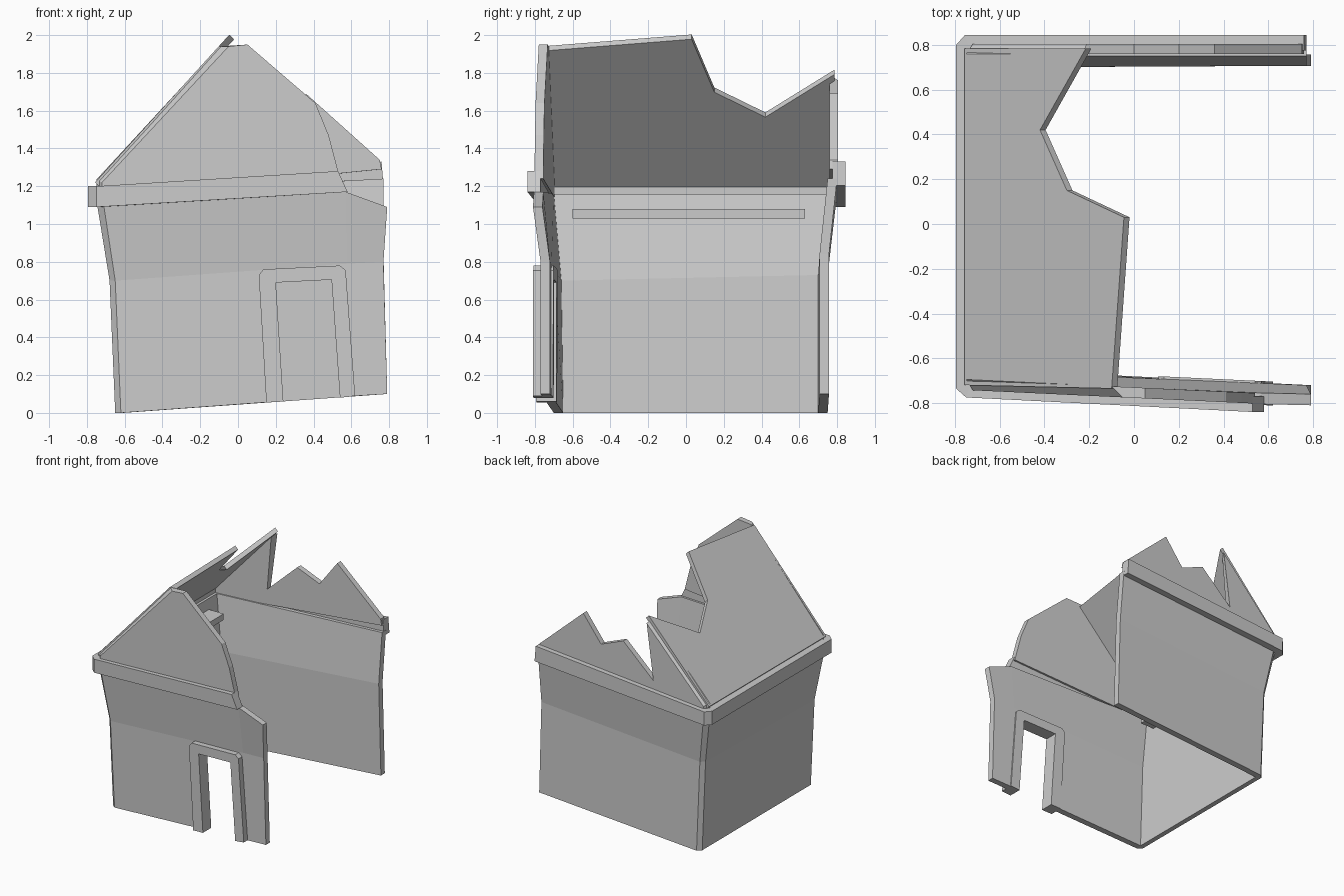
import bpy, bmesh
from mathutils import Vector

if "Cube" in bpy.data.objects:
    bpy.data.objects.remove(bpy.data.objects["Cube"])


def finish(name, bm):
    bmesh.ops.recalc_face_normals(bm, faces=bm.faces)
    mesh = bpy.data.meshes.new(name)
    bm.to_mesh(mesh)
    bm.free()
    ob = bpy.data.objects.new(name, mesh)
    bpy.context.collection.objects.link(ob)
    return ob


def slab(name, front, back):
    """Closed plate between two matching outlines."""
    bm = bmesh.new()
    a = [bm.verts.new(p) for p in front]
    b = [bm.verts.new(p) for p in back]
    bm.faces.new(a)
    bm.faces.new(b[::-1])
    n = len(a)
    for i in range(n):
        j = (i + 1) % n
        bm.faces.new((a[i], b[i], b[j], a[j]))
    return finish(name, bm)


def shell(name, levels, offsets):
    """Open plan path with thickness, lofted through several levels."""
    bm = bmesh.new()
    out = [[bm.verts.new(p) for p in lv] for lv in levels]
    inn = [[bm.verts.new(Vector(p) + Vector((*o, 0))) for p, o in zip(lv, offsets)]
           for lv in levels]
    n = len(levels[0])
    for side in (out, inn):
        for k in range(len(levels) - 1):
            for i in range(n - 1):
                bm.faces.new((side[k][i], side[k][i+1], side[k+1][i+1], side[k+1][i]))
    for k in (0, -1):
        for i in range(n - 1):
            bm.faces.new((out[k][i], out[k][i+1], inn[k][i+1], inn[k][i]))
    for k in range(len(levels) - 1):
        for i in (0, -1):
            bm.faces.new((out[k][i], out[k+1][i], inn[k+1][i], inn[k][i]))
    return finish(name, bm)


# Three walls in one piece, flared at the top, crooked at the right
t = 0.05
walls = shell("walls", [
    [(.79, -.77, .10), (.58, -.76, .087), (-.62, -.70, 0), (-.65, -.675, 0),
     (-.65, .72, 0), (-.62, .75, 0), (.79, .757, .10)],
    [(.77, -.77, .80), (.58, -.762, .79), (-.65, -.71, .70), (-.68, -.68, .70),
     (-.68, .72, .73), (-.65, .75, .73), (.77, .757, .84)],
    [(.79, -.81, 1.09), (.57, -.805, 1.17), (-.72, -.75, 1.16), (-.755, -.72, 1.16),
     (-.755, .77, 1.16), (-.72, .80, 1.16), (.77, .80, 1.24)]],
    [(0, t), (0, t), (.01, t), (t - .01, .02), (t - .01, -.02), (.01, -t), (0, -t)])

# Eaves band around the three walls
shell("eaves_band", [
    [(.58, -.84, 1.17), (-.75, -.775, 1.09), (-.795, -.735, 1.09),
     (-.795, .80, 1.09), (-.755, .845, 1.09), (.77, .845, 1.205)],
    [(.53, -.84, 1.28), (-.75, -.775, 1.20), (-.795, -.735, 1.20),
     (-.795, .80, 1.20), (-.755, .845, 1.20), (.76, .845, 1.33)]],
    [(0, .07), (.02, .06), (.06, .02), (.06, -.02), (.02, -.06), (0, -.07)])


# Front gable with a bevelled left edge
def tilted(pts, base):
    return [(x, base - .047 * x, z) for x, z in pts]


broken = [(.54, 1.24), (.53, 1.28), (.48, 1.47), (.41, 1.64), (.05, 1.95)]
slab("front_gable",
     tilted([(-.72, 1.14)] + broken + [(-.05, 1.94), (-.72, 1.22)], -.777),
     tilted([(-.75, 1.14)] + broken + [(-.10, 1.94), (-.75, 1.235)], -.73))

# Broken back gable
jag = [(.76, 1.29), (.75, 1.34), (.36, 1.69), (.20, 1.48), (0, 1.56), (-.27, 1.31)]
slab("back_gable",
     [(x, .805, z) for x, z in [(-.72, 1.14)] + jag + [(-.21, 1.76), (-.72, 1.22)]],
     [(x, .76, z) for x, z in [(-.75, 1.14)] + jag + [(-.23, 1.79), (-.75, 1.235)]])

# Left roof slope with a broken upper edge
plan = [(-.757, -.72), (-.10, -.735), (-.045, .03), (-.30, .15), (-.42, .42),
        (-.215, .785), (-.757, .785)]
top = [(x, y, 1.22 + 1.1 * (x + .757)) for x, y in plan]
slab("roof", top, [(x + .025, y, z - .025) for x, y, z in top])

# Doorway opening
hole = [(.23, -.1), (.22, .05), (.18, .715), (.51, .725), (.56, .05), (.57, -.1)]
cutter = slab("door_cutter", [(x, -.95, z) for x, z in hole],
              [(x, -.45, z) for x, z in hole])
cutter.hide_render = True
mod = walls.modifiers.new("doorway", 'BOOLEAN')
mod.operation = 'DIFFERENCE'
mod.object = cutter
mod.solver = 'EXACT'
bpy.context.view_layer.objects.active = walls
bpy.ops.object.modifier_apply(modifier=mod.name)
bpy.data.objects.remove(cutter)

# Door frame
frame = [(.15, .055), (.11, .73), (.135, .76), (.54, .78), (.57, .755), (.62, .09),
         (.54, .08), (.495, .705), (.20, .69), (.24, .06)]
slab("door_frame", tilted(frame, -.782), tilted(frame, -.675))

# Wall shelf inside
shelf = [(-.72, 1.03), (-.57, 1.03), (-.57, 1.08), (-.72, 1.08)]
slab("shelf", [(x, -.6, z) for x, z in shelf], [(x, .63, z) for x, z in shelf])
